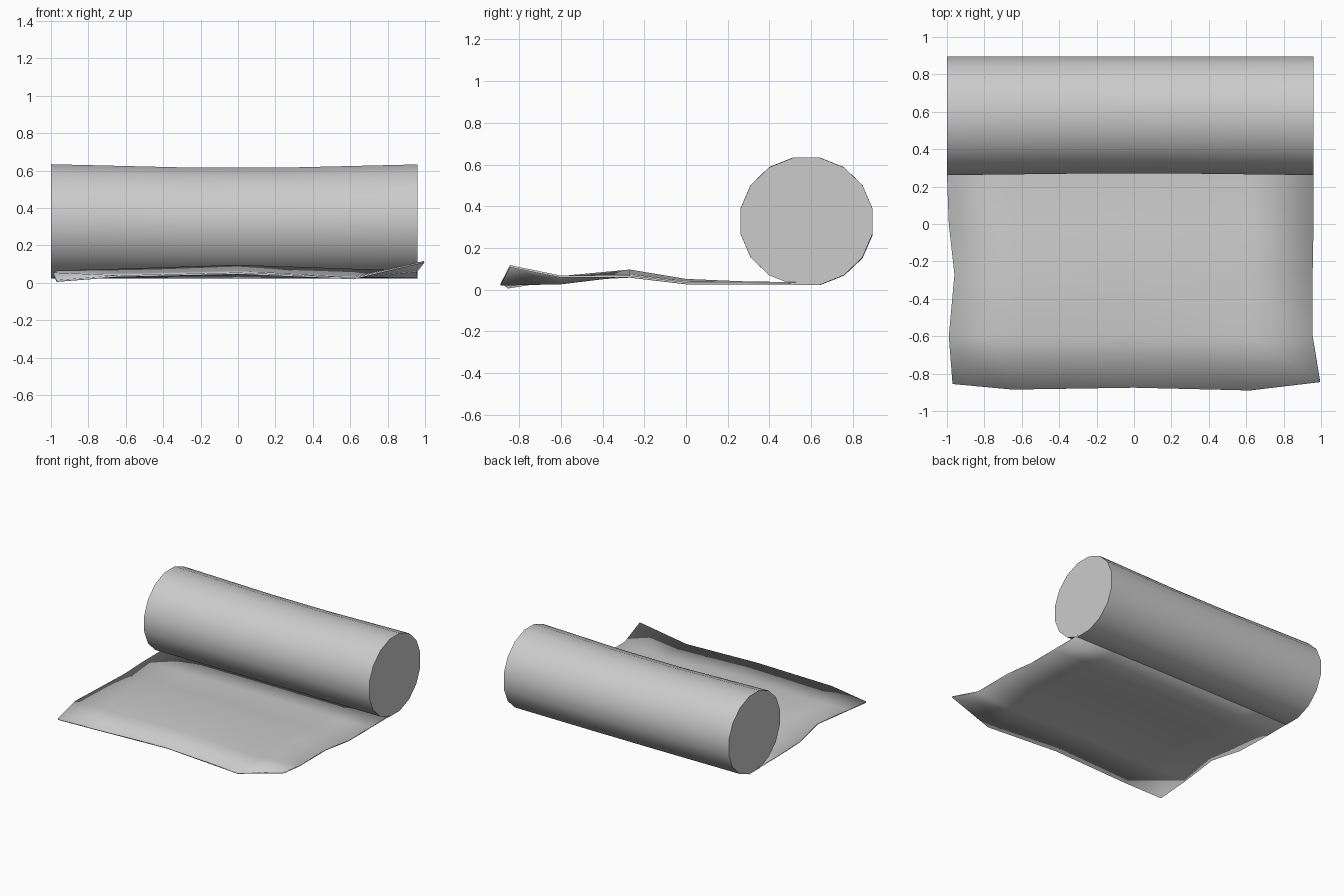
import bpy, bmesh, math

cube = bpy.data.objects.get("Cube")
if cube:
    bpy.data.objects.remove(cube, do_unlink=True)

# Single plain grey cloth colour
grey = bpy.data.materials.new("grey cloth")
grey.use_nodes = True
colour = (0.6, 0.6, 0.6, 1)
grey.diffuse_color = colour
grey.node_tree.nodes["Principled BSDF"].inputs["Base Color"].default_value = colour


def finish(name, bm, angle):
    bmesh.ops.recalc_face_normals(bm, faces=bm.faces)
    mesh = bpy.data.meshes.new(name)
    bm.to_mesh(mesh)
    bm.free()
    mesh.materials.append(grey)
    obj = bpy.data.objects.new(name, mesh)
    bpy.context.collection.objects.link(obj)
    bpy.ops.object.select_all(action='DESELECT')
    obj.select_set(True)
    bpy.context.view_layer.objects.active = obj
    bpy.ops.object.shade_smooth_by_angle(angle=math.radians(angle))
    return obj


def skin(bm, rows, closed=False):
    for a, b in zip(rows, rows[1:]):
        n = len(a)
        for i in range(n if closed else n - 1):
            j = (i + 1) % n
            bm.faces.new((a[i], a[j], b[j], b[i]))


# Rolled end: sixteen-sided roll, pinched slightly at mid length
SIDES = 16
BACK, BOTTOM = 0.895, 0.022
bm = bmesh.new()
rings = []
for x in (-1, -0.6, -0.25, 0.25, 0.6, 0.96):
    squeeze = 1 - abs(x)
    half_y = 0.317 - 0.006 * squeeze
    half_z = 0.306 - 0.012 * squeeze
    ring = []
    for k in range(SIDES):
        t = (k + 0.5) * math.tau / SIDES
        r = 1 / math.cos(math.pi / SIDES)
        ring.append(bm.verts.new((x, BACK - half_y + half_y * r * math.cos(t),
                                  BOTTOM + half_z + half_z * r * math.sin(t))))
    rings.append(ring)
skin(bm, rings, closed=True)
bm.faces.new(rings[0])
bm.faces.new(rings[-1])
finish("rolled_end", bm, 40)

# Unrolled sheet: each row has y, left edge, right edge and heights across
ROWS = [
    (0.53, -1.00, 0.96, (0.03, 0.03, 0.03, 0.03, 0.03)),
    (0.26, -1.00, 0.96, (0.03, 0.03, 0.035, 0.03, 0.03)),
    (0.00, -0.99, 0.96, (0.03, 0.035, 0.046, 0.035, 0.03)),
    (-0.27, -0.96, 0.955, (0.062, 0.07, 0.091, 0.07, 0.062)),
    (-0.60, -0.99, 0.955, (0.05, 0.045, 0.06, 0.03, 0.062)),
    (-0.88, -0.97, 0.995, (0.01, 0.035, 0.05, 0.024, 0.112)),
]
HEM = (0.025, -0.005, 0.005, -0.01, 0.035)
bm = bmesh.new()
grid = []
for y, left, right, heights in ROWS:
    front = y == ROWS[-1][0]
    xs = (left, -0.65, 0, 0.62, right)
    grid.append([bm.verts.new((x, y + (h if front else 0), z))
                 for x, z, h in zip(xs, heights, HEM)])
skin(bm, grid)
sheet = finish("unrolled_sheet", bm, 60)
solid = sheet.modifiers.new("cloth thickness", 'SOLIDIFY')
solid.thickness = 0.01
solid.offset = 0
